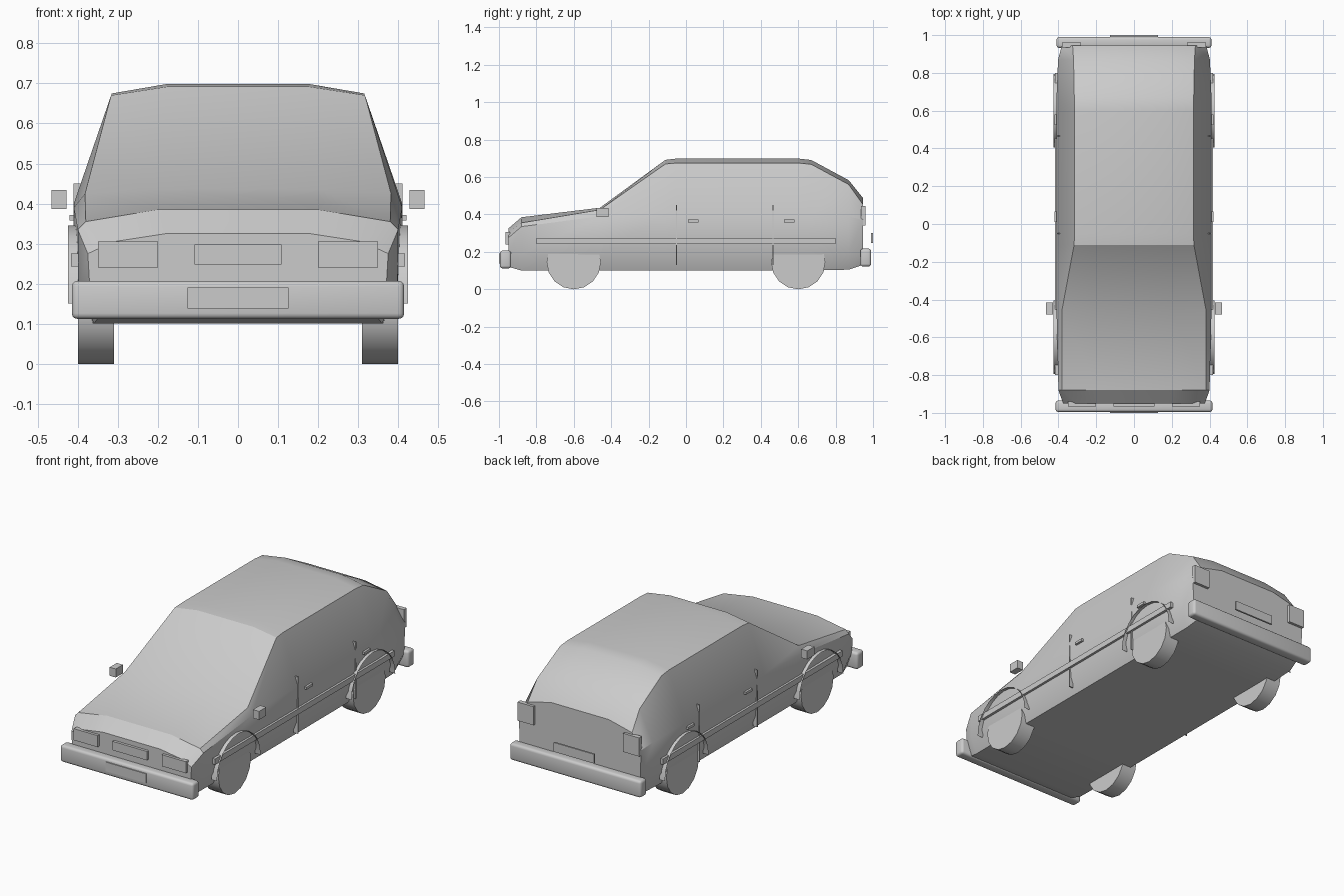
import bpy, bmesh, math
from mathutils import Matrix

if "Cube" in bpy.data.objects:
    bpy.data.objects.remove(bpy.data.objects["Cube"])


def finish(bm, name, angle=30):
    bmesh.ops.recalc_face_normals(bm, faces=bm.faces)
    me = bpy.data.meshes.new(name)
    bm.to_mesh(me)
    bm.free()
    ob = bpy.data.objects.new(name, me)
    bpy.context.collection.objects.link(ob)
    bpy.ops.object.select_all(action='DESELECT')
    bpy.context.view_layer.objects.active = ob
    ob.select_set(True)
    bpy.ops.object.shade_smooth_by_angle(angle=math.radians(angle))
    return ob


def mirror(ob):
    ob.modifiers.new("mirror", 'MIRROR').use_clip = False
    return ob


def box(name, x, y, z, bevel=0.0, both=False):
    """Box between (min, max) limits on each axis, optionally mirrored in x."""
    bm = bmesh.new()
    lims = (x, y, z)
    size = [b - a for a, b in lims]
    mid = [(a + b) / 2 for a, b in lims]
    m = Matrix.Translation(mid) @ Matrix.Diagonal((*size, 1))
    bmesh.ops.create_cube(bm, size=1, matrix=m)
    if bevel:
        bmesh.ops.bevel(bm, geom=bm.edges[:], offset=bevel, segments=3,
                        profile=0.5, affect='EDGES')
    ob = finish(bm, name)
    return mirror(ob) if both else ob


# Body: half sections lofted along y
# y, floor x/z, sill x, belt x/z, roof edge x/z, roof inner x/z
stations = [
    (-0.95, 0.345, 0.12, 0.370, 0.375, 0.275, 0.310, 0.305, 0.18, 0.325),
    (-0.88, 0.360, 0.10, 0.398, 0.400, 0.335, 0.380, 0.355, 0.20, 0.385),
    (-0.46, 0.365, 0.10, 0.401, 0.410, 0.390, 0.382, 0.425, 0.20, 0.436),
    (-0.11, 0.365, 0.10, 0.401, 0.410, 0.400, 0.317, 0.670, 0.175, 0.692),
    (-0.05, 0.365, 0.10, 0.401, 0.410, 0.400, 0.315, 0.675, 0.175, 0.699),
    (0.60, 0.365, 0.10, 0.401, 0.410, 0.400, 0.315, 0.675, 0.175, 0.699),
    (0.67, 0.365, 0.10, 0.401, 0.410, 0.400, 0.316, 0.668, 0.175, 0.691),
    (0.87, 0.360, 0.105, 0.398, 0.402, 0.390, 0.320, 0.560, 0.18, 0.583),
    (0.945, 0.345, 0.13, 0.375, 0.382, 0.370, 0.325, 0.455, 0.18, 0.490),
]
bm = bmesh.new()
rings = []
for y, fx, fz, sx, bx, bz, ex, ez, ix, iz in stations:
    half = [(fx, fz), (sx, 0.19), (bx, bz), (ex, ez), (ix, iz)]
    pts = half + [(-x, z) for x, z in reversed(half)]
    rings.append([bm.verts.new((x, y, z)) for x, z in pts])
for a, b in zip(rings, rings[1:]):
    for i in range(len(a)):
        j = (i + 1) % len(a)
        bm.faces.new((a[i], a[j], b[j], b[i]))
bm.faces.new(rings[0])
bm.faces.new(rings[-1])
finish(bm, "car_body", 28)

# Wheels and arch trims
for label, wy in (("front", -0.6), ("rear", 0.6)):
    bm = bmesh.new()
    m = Matrix.Translation((0.354, wy, 0.145)) @ Matrix.Rotation(math.pi / 2, 4, 'Y')
    bmesh.ops.create_cone(bm, cap_ends=True, segments=16, radius1=0.145,
                          radius2=0.145, depth=0.09, matrix=m)
    mirror(finish(bm, label + "_wheel"))

    bm = bmesh.new()
    previous = None
    for k in range(13):
        a = math.pi * k / 12
        py, pz = wy + 0.195 * math.cos(a), 0.15 + 0.195 * math.sin(a)
        pair = [bm.verts.new((x, py, pz)) for x in (0.39, 0.425)]
        if previous:
            bm.faces.new((*previous, pair[1], pair[0]))
        previous = pair
    mirror(finish(bm, label + "_wheel_arch"))

# Bumpers
box("front_bumper", (-0.415, 0.415), (-0.995, -0.935), (0.112, 0.207), 0.014)
box("rear_bumper", (-0.41, 0.41), (0.932, 0.99), (0.122, 0.217), 0.014)

# Grille, lights and plates
box("grille", (-0.108, 0.108), (-0.965, -0.94), (0.248, 0.298))
box("headlight", (0.2, 0.35), (-0.965, -0.94), (0.24, 0.305), both=True)
box("tail_light", (0.28, 0.38), (0.935, 0.96), (0.34, 0.445), both=True)
box("front_plate", (-0.126, 0.126), (-1.0, -0.99), (0.138, 0.19))
box("rear_plate", (-0.126, 0.126), (0.99, 1.0), (0.248, 0.3))

# Side details
box("side_trim", (0.398, 0.417), (-0.8, 0.8), (0.243, 0.275), both=True)
box("wing_mirror", (0.428, 0.466), (-0.478, -0.415), (0.386, 0.434), both=True)
for label, sy, hy in (("front", -0.05, 0.01), ("rear", 0.465, 0.525)):
    box(label + "_door_seam", (0.385, 0.411), (sy - 0.003, sy + 0.003), (0.13, 0.45), both=True)
    box(label + "_door_handle", (0.405, 0.421), (hy, hy + 0.056), (0.358, 0.372), both=True)
